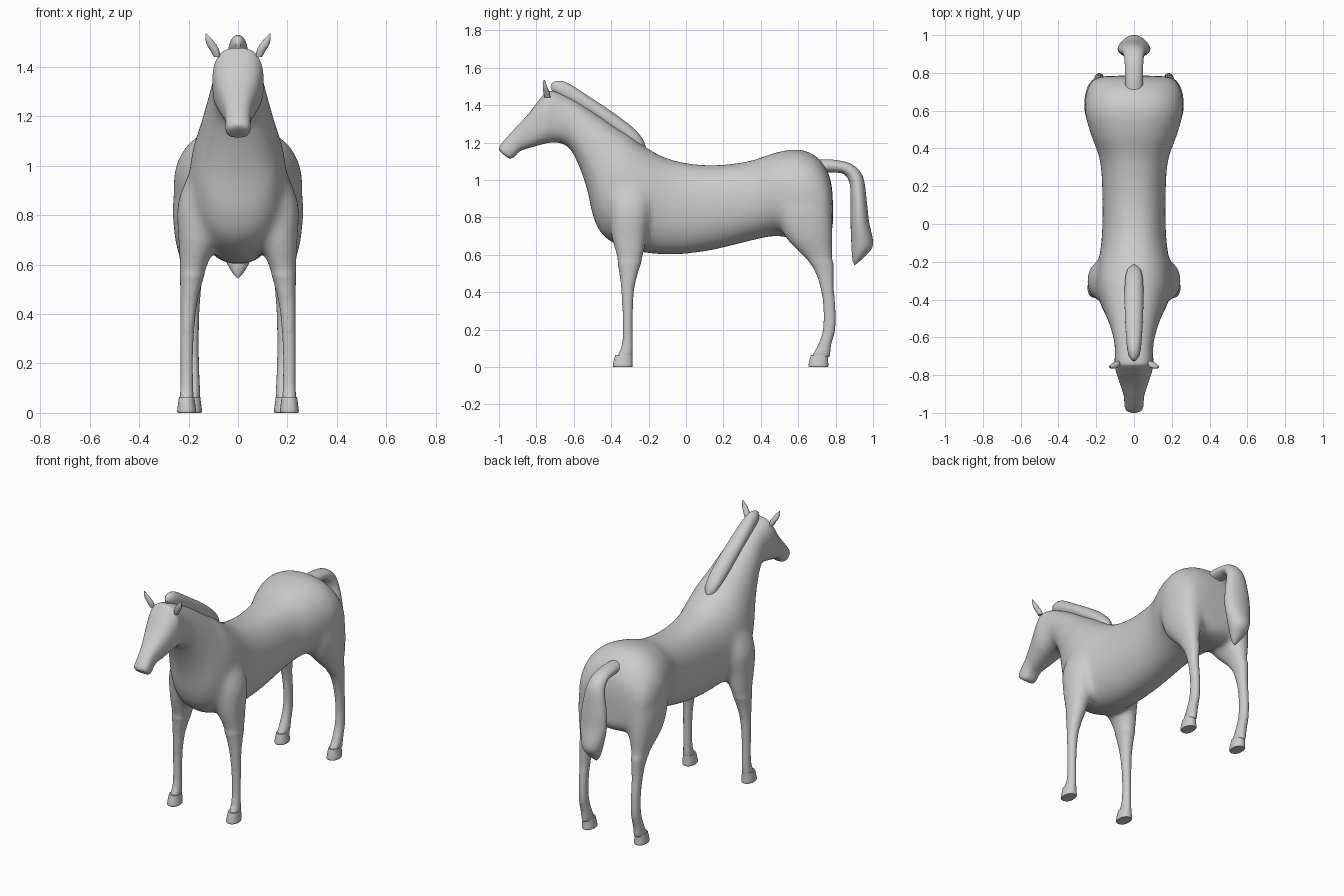
import bpy, bmesh, math
from mathutils import Vector

old = bpy.data.objects.get("Cube")
if old:
    bpy.data.objects.remove(old, do_unlink=True)

GREY = (0.6, 0.6, 0.6, 1.0)
coat = bpy.data.materials.new("plain_grey")
coat.use_nodes = True
coat.diffuse_color = GREY
coat.node_tree.nodes["Principled BSDF"].inputs["Base Color"].default_value = GREY


def spline(a, b, c, d, t):
    """Catmull-Rom interpolation of one value."""
    return b + 0.5 * t * (c - a + t * (2 * a - 5 * b + 4 * c - d + t * (3 * (b - c) + d - a)))


def refine(stations, steps):
    """Smoothly add stations between the given ones."""
    result = []
    last = len(stations) - 1
    for i in range(last):
        near = [stations[min(max(i + k, 0), last)] for k in (-1, 0, 1, 2)]
        for s in range(steps):
            result.append([spline(*values, s / steps) for values in zip(*near)])
    result.append(stations[last])
    return result


def squash(value, power):
    return math.copysign(abs(value) ** power, value)


def loft(bm, stations, side=1, power=0.9, sides=28, steps=5):
    """Skin rings; a station is y, z of one edge, y, z of the other, half width, x."""
    rings = []
    for y1, z1, y2, z2, width, x in refine(stations, steps):
        centre = Vector((x * side, (y1 + y2) / 2, (z1 + z2) / 2))
        axis = Vector((0, (y1 - y2) / 2, (z1 - z2) / 2))
        ring = []
        for k in range(sides):
            angle = math.tau * k / sides
            offset = Vector((width * squash(math.cos(angle), power), 0, 0))
            ring.append(bm.verts.new(centre + offset + axis * squash(math.sin(angle), power)))
        rings.append(ring)
    for low, high in zip(rings, rings[1:]):
        for k in range(sides):
            n = (k + 1) % sides
            bm.faces.new((low[k], low[n], high[n], high[k]))
    bm.faces.new(rings[0][::-1])
    bm.faces.new(rings[-1])


def finish(name, bm, sharp=math.radians(50)):
    """Turn the bmesh into a smooth shaded object."""
    bmesh.ops.recalc_face_normals(bm, faces=bm.faces)
    mesh = bpy.data.meshes.new(name)
    bm.to_mesh(mesh)
    bm.free()
    mesh.materials.append(coat)
    obj = bpy.data.objects.new(name, mesh)
    bpy.context.collection.objects.link(obj)
    bpy.ops.object.select_all(action="DESELECT")
    obj.select_set(True)
    bpy.context.view_layer.objects.active = obj
    bpy.ops.object.shade_smooth_by_angle(angle=sharp)
    return obj


def centred(stations):
    return [(*s, 0) for s in stations]


def leg(stations):
    """Level leg rings from z, y, x, half width, half depth."""
    return [(y - d, z, y + d, z, w, x) for z, y, x, w, d in stations]


# Rump, barrel, chest and neck
trunk = centred([
    (.785, .92, .785, .80, .10), (.765, 1.03, .78, .72, .205), (.70, 1.125, .72, .67, .25),
    (.60, 1.165, .60, .68, .262), (.47, 1.145, .48, .70, .23), (.33, 1.10, .33, .67, .18),
    (.12, 1.08, .12, .62, .168), (-.08, 1.11, -.08, .60, .172), (-.22, 1.18, -.28, .62, .195),
    (-.30, 1.24, -.42, .68, .195), (-.38, 1.29, -.49, .78, .172), (-.46, 1.345, -.53, .95, .145),
    (-.56, 1.41, -.58, 1.09, .12), (-.64, 1.455, -.63, 1.175, .105), (-.70, 1.475, -.69, 1.20, .10)])

# Head down to the muzzle
head = centred([
    (-.66, 1.46, -.65, 1.20, .09), (-.73, 1.485, -.70, 1.20, .105), (-.78, 1.435, -.75, 1.195, .10),
    (-.85, 1.345, -.82, 1.175, .078), (-.92, 1.27, -.885, 1.155, .056),
    (-.97, 1.215, -.915, 1.125, .052), (-1.0, 1.175, -.94, 1.11, .05), (-1.0, 1.155, -.955, 1.12, .035)])

front_leg = leg([
    (1.0, -.30, .13, .055, .09), (.85, -.30, .155, .09, .11), (.70, -.305, .165, .077, .095),
    (.60, -.30, .18, .058, .075), (.50, -.307, .193, .041, .05), (.40, -.312, .202, .031, .034),
    (.25, -.312, .207, .026, .027), (.12, -.314, .207, .026, .03), (.05, -.33, .208, .03, .044)])

hind_leg = leg([
    (.95, .62, .14, .10, .13), (.84, .63, .165, .10, .15), (.70, .655, .175, .08, .13),
    (.61, .695, .18, .053, .09), (.53, .735, .183, .037, .056), (.42, .755, .184, .029, .036),
    (.30, .768, .184, .026, .033), (.20, .765, .184, .027, .034), (.12, .742, .184, .03, .036),
    (.05, .718, .184, .031, .052)])

# Fuse the trunk, head and legs into one skin
bm = bmesh.new()
loft(bm, trunk)
loft(bm, head, power=0.75)
for side in (-1, 1):
    loft(bm, front_leg, side)
    loft(bm, hind_leg, side)
body = finish("body", bm)
fuse = body.modifiers.new("fuse", "REMESH")
fuse.mode = "VOXEL"
fuse.voxel_size = 0.011
bpy.context.view_layer.update()
fused = bpy.data.meshes.new_from_object(body.evaluated_get(bpy.context.evaluated_depsgraph_get()))
bpy.data.objects.remove(body, do_unlink=True)

# Relax the joins most on the trunk, least on the thin parts
bm = bmesh.new()
bm.from_mesh(fused)
bulky = [v for v in bm.verts if v.co.z > 0.56 and v.co.y > -0.74]
for i in range(28):
    bmesh.ops.smooth_vert(bm, verts=bulky if i > 2 else bm.verts, factor=0.5,
                          use_axis_x=True, use_axis_y=True, use_axis_z=True)
finish("body", bm, math.pi)

# Hooves
for side, label in ((1, "left"), (-1, "right")):
    for end, y, x in (("front", -.332, .208), ("hind", .714, .184)):
        bm = bmesh.new()
        loft(bm, leg([(.065, y, x, .031, .046), (.035, y - .004, x, .035, .05),
                      (.008, y - .006, x, .038, .053), (0, y - .006, x, .035, .05)]), side)
        finish(f"{end}_hoof_{label}", bm)

# Ears, thin leaves leaning outwards
for side, label in ((1, "left"), (-1, "right")):
    bm = bmesh.new()
    loft(bm, [(-.755, 1.44, -.725, 1.44, .012, .085), (-.762, 1.465, -.728, 1.465, .018, .093),
              (-.765, 1.49, -.738, 1.49, .019, .107), (-.765, 1.515, -.748, 1.515, .012, .12),
              (-.76, 1.535, -.755, 1.535, .002, .129)], side, sides=16)
    finish(f"ear_{label}", bm)

# Mane along the crest
bm = bmesh.new()
loft(bm, centred([
    (-.725, 1.50, -.715, 1.47, .01), (-.705, 1.525, -.67, 1.44, .03), (-.64, 1.522, -.61, 1.40, .04),
    (-.52, 1.447, -.49, 1.33, .047), (-.40, 1.368, -.38, 1.25, .05), (-.29, 1.285, -.30, 1.19, .047),
    (-.235, 1.225, -.25, 1.165, .035), (-.215, 1.18, -.225, 1.15, .01)]), power=1)
finish("mane", bm)

# Tail
bm = bmesh.new()
loft(bm, centred([
    (.70, 1.11, .70, 1.04, .045), (.79, 1.108, .785, 1.04, .048), (.885, 1.085, .845, 1.03, .05),
    (.945, 1.02, .875, .98, .06), (.965, .90, .88, .89, .08), (.978, .78, .88, .77, .086),
    (1.0, .655, .885, .64, .062), (.955, .59, .89, .575, .032), (.91, .55, .90, .545, .005)]), power=1)
finish("tail", bm)
